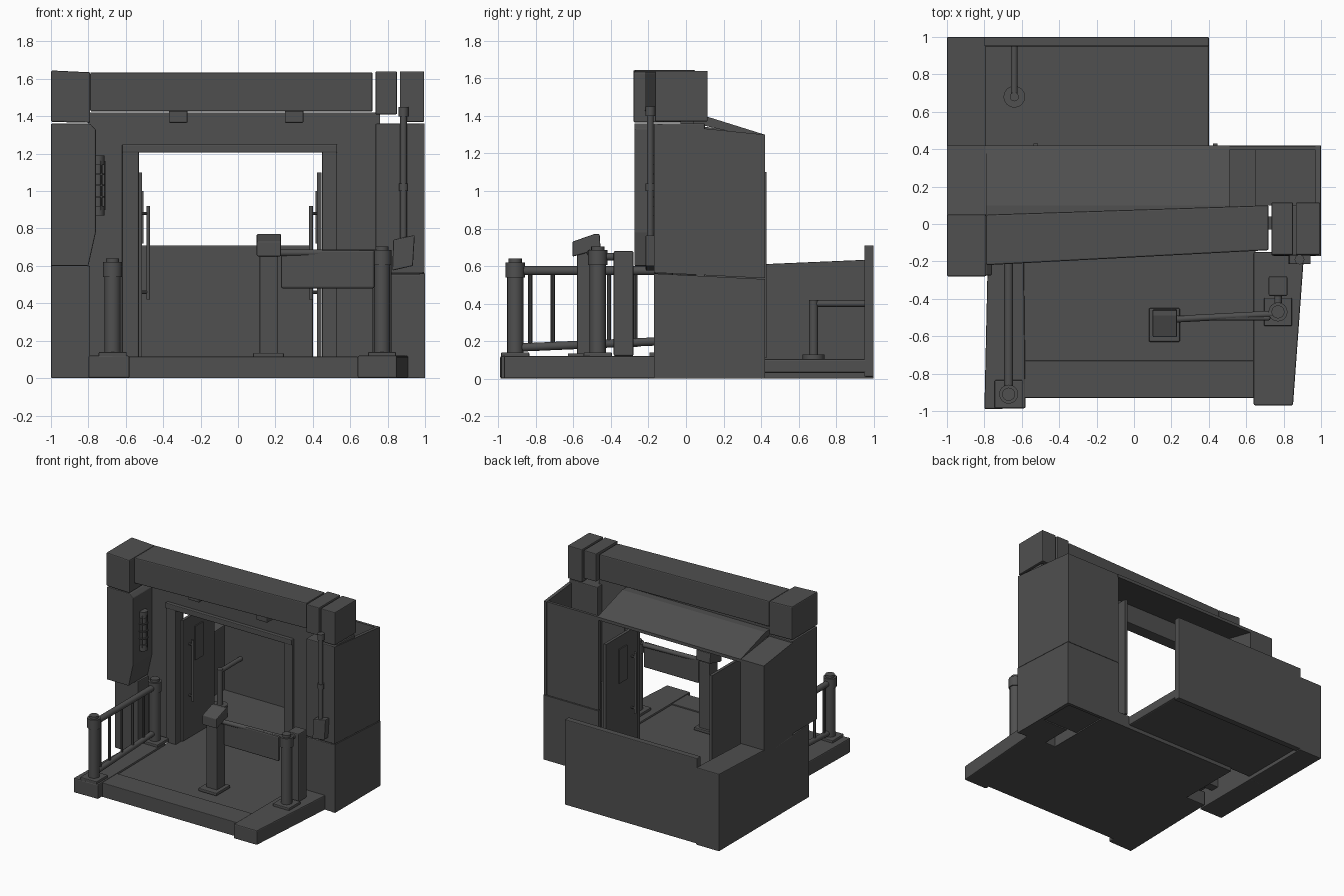
import bpy, bmesh, math
from mathutils import Vector

if "Cube" in bpy.data.objects:
    bpy.data.objects.remove(bpy.data.objects["Cube"])

grey = bpy.data.materials.new("dark_grey")
grey.diffuse_color = (0.08, 0.08, 0.08, 1)
grey.use_nodes = True
grey.node_tree.nodes["Principled BSDF"].inputs["Base Color"].default_value = grey.diffuse_color


def finish(name, bm, bevel=0.0, smooth=False):
    bmesh.ops.recalc_face_normals(bm, faces=bm.faces)
    me = bpy.data.meshes.new(name)
    bm.to_mesh(me)
    bm.free()
    me.materials.append(grey)
    ob = bpy.data.objects.new(name, me)
    bpy.context.collection.objects.link(ob)
    if bevel:
        m = ob.modifiers.new("bevel", 'BEVEL')
        m.width, m.segments = bevel, 2
    if smooth:
        bpy.context.view_layer.objects.active = ob
        ob.select_set(True)
        bpy.ops.object.shade_smooth_by_angle(angle=math.radians(40))
        ob.select_set(False)
    return ob


def prism(name, pts, axis, lo, hi, bevel=0.0):
    """Extrude a 2D profile along an axis; the profile uses the other two axes in order."""
    def put(p, t):
        c = list(p)
        c.insert("xyz".index(axis), t)
        return c
    bm = bmesh.new()
    a = [bm.verts.new(put(p, lo)) for p in pts]
    b = [bm.verts.new(put(p, hi)) for p in pts]
    bm.faces.new(a)
    bm.faces.new(b)
    for i in range(len(pts)):
        j = (i + 1) % len(pts)
        bm.faces.new((a[i], a[j], b[j], b[i]))
    return finish(name, bm, bevel)


def box(name, x0, x1, y0, y1, z0, z1, bevel=0.0):
    return prism(name, [(x0, y0), (x1, y0), (x1, y1), (x0, y1)], "z", z0, z1, bevel)


def rod(name, p, q, r, sides=16):
    p, q = Vector(p), Vector(q)
    d = q - p
    bm = bmesh.new()
    bmesh.ops.create_cone(bm, cap_ends=True, segments=sides, radius1=r, radius2=r, depth=d.length)
    bmesh.ops.rotate(bm, verts=bm.verts, matrix=d.to_track_quat('Z', 'Y').to_matrix())
    bmesh.ops.translate(bm, verts=bm.verts, vec=(p + q) / 2)
    return finish(name, bm, 0, True)


def post(name, x, y, z1, r=0.043):
    # bollard with base plate, collar and cap
    box(name + "_base", x - .075, x + .075, y - .075, y + .075, .11, .14, .006)
    rod(name + "_shaft", (x, y, .13), (x, y, z1 - .1), r)
    rod(name + "_collar", (x, y, z1 - .1), (x, y, z1 - .02), r + .008)
    rod(name + "_cap", (x, y, z1 - .02), (x, y, z1), r - .008)


# floors and curbs
box("floor", -.6, .65, -.93, .42, 0, .105)
box("front_step", -.59, .64, -.93, -.73, .02, .115, .004)
prism("left_curb", [(-.8, -.99), (-.58, -.985), (-.59, -.1), (-.78, -.1)], "z", 0, .12, .008)
prism("right_curb", [(.64, -.97), (.85, -.97), (.91, -.15), (.64, -.15)], "z", 0, .12, .008)
box("rear_floor", -.8, .4, .4, .97, .03, .105, .01)

# rear enclosure walls
box("rear_panel", -.8, .4, .95, 1, .01, .71, .006)
prism("left_low_wall", [(.41, 0), (1, 0), (1, .635), (.41, .61)], "x", -1, -.79, .006)

# left pillar, lower block and overhanging upper block
prism("left_pillar_lower", [(-.17, 0), (.42, 0), (.42, .57), (-.17, .6)], "x", -1, -.79, .006)
prism("left_pillar_upper", [(-1, .6), (-.8, .6), (-.76, .78), (-.76, 1.33), (-.79, 1.36), (-1, 1.36)],
      "y", -.275, .05, .006)
prism("left_pillar_rear", [(.04, .59), (.42, .56), (.42, 1.3), (.04, 1.35)], "x", -1, -.79)

# right pillar, a hollow shell open at the top
prism("right_pillar_lower_side", [(-.17, 0), (.42, 0), (.42, .53), (-.17, .56)], "x", .97, 1)
prism("right_pillar_upper_side", [(-.17, .565), (.42, .535), (.42, 1.3), (-.17, 1.36)], "x", .97, .997)
box("right_pillar_rear_lower", .5, .99, .395, .42, 0, .53)
box("right_pillar_rear_upper", .5, .99, .395, .417, .535, 1.3)
box("right_pillar_front_lower", .74, .99, -.17, .1, 0, .555, .006)
box("right_pillar_front_upper", .735, .99, -.168, .1, .56, 1.36, .006)
prism("right_pillar_bottom", [(.62, .1), (.98, .1), (.98, .4), (.51, .4)], "z", .01, .04)

# overhead beam and end caps
prism("beam", [(-.79, -.22), (.72, -.14), (.72, .1), (-.79, .05)], "z", 1.425, 1.635, .008)
prism("left_cap", [(-1, 1.37), (-.79, 1.365), (-.79, 1.635), (-1, 1.645)], "y", -.28, .05, .008)
box("right_cap_inner", .735, .85, -.165, .115, 1.41, 1.64, .006)
box("right_cap_outer", .865, .995, -.165, .115, 1.37, 1.64, .006)

# sloping rear roof
prism("rear_roof", [(.0, 1.40), (.1, 1.40), (.42, 1.3), (.42, 1.275), (.0, 1.37)], "x", -.79, .51)

# doorway wall and frame
box("left_jamb", -.8, -.62, -.03, .04, .1, 1.42)
box("right_jamb", .53, .76, -.03, .04, .1, 1.42)
box("lintel", -.63, .54, -.03, .04, 1.24, 1.42)
box("frame_left", -.62, -.53, -.05, .04, .1, 1.25, .006)
box("frame_right", .45, .53, -.05, .04, .1, 1.25, .006)
box("frame_top", -.62, .53, -.06, .04, 1.205, 1.25, .006)
for x in (-.32, .3):
    box("ceiling_light", x - .05, x + .05, -.12, -.03, 1.365, 1.43, .006)

# open door leaves with window plates and pull bars
for x, s in ((-.525, 1), (.435, -1)):
    box("door_leaf", x - .012, x + .012, .02, .43, .11, 1.1)
    box("door_window", x + s * .012, x + s * .021, .17, .27, .72, 1.0)
    xb = x + s * .045
    rod("door_pull", (xb, .1, .42), (xb, .1, .92), .011, 10)
    for z in (.46, .88):
        rod("pull_bracket", (x, .1, z), (xb, .1, z), .009, 8)

# left railing
post("rail_post_front", -.67, -.91, .64)
post("rail_post_back", -.67, -.12, .64)
rod("top_rail", (-.67, -.91, .575), (-.67, -.12, .575), .024)
rod("bottom_rail", (-.67, -.91, .165), (-.67, -.12, .2), .022)
for y in (-.83, -.71, -.55, -.41, -.27):
    rod("baluster", (-.67, y, .17), (-.67, y, .57), .011, 8)

# right post and service box
post("gate_post", .77, -.47, .705)
box("service_box", .72, .82, -.385, -.28, .12, .68, .008)
rod("box_link", (.77, -.47, .65), (.77, -.33, .65), .02)

# gate pedestal, arm and swing panel
box("pedestal_base", .08, .245, -.63, -.45, .11, .135, .006)
box("pedestal_body", .115, .215, -.58, -.47, .12, .68, .008)
prism("pedestal_head", [(-.605, .65), (-.455, .69), (-.46, .77), (-.49, .77), (-.605, .73)], "x", .1, .23, .006)
rod("gate_arm", (.2, -.51, .67), (.77, -.48, .67), .018)
box("gate_panel", .23, .73, -.515, -.49, .48, .685, .01)

# wall handset on the right pillar
rod("handset_pipe", (.885, -.19, .75), (.885, -.19, 1.45), .018)
rod("handset_top", (.885, -.19, 1.4), (.885, -.19, 1.45), .026)
rod("pipe_joint", (.885, -.19, 1.0), (.885, -.19, 1.04), .025)
prism("handset_box", [(.825, .575), (.935, .6), (.945, .765), (.83, .74)], "y", -.215, -.16, .006)

# caged lamp on the left pillar
rod("lamp_tube", (-.75, -.16, .92), (-.75, -.16, 1.14), .026)
for z in (.87, 1.14):
    rod("lamp_end", (-.75, -.16, z), (-.75, -.16, z + .05), .036)
for z in (.97, 1.03, 1.09):
    rod("lamp_ring", (-.75, -.16, z - .004), (-.75, -.16, z + .004), .04)
for i in range(6):
    a = i * math.pi / 3
    x, y = -.75 + .037 * math.cos(a), -.16 + .037 * math.sin(a)
    rod("lamp_bar", (x, y, .9), (x, y, 1.16), .004, 6)

# short rear handrail
rod("rear_rail_base", (-.64, .68, .1), (-.64, .68, .13), .058)
rod("rear_rail_post", (-.64, .68, .12), (-.64, .68, .42), .024)
rod("rear_rail", (-.64, .68, .4), (-.64, .96, .4), .018)
